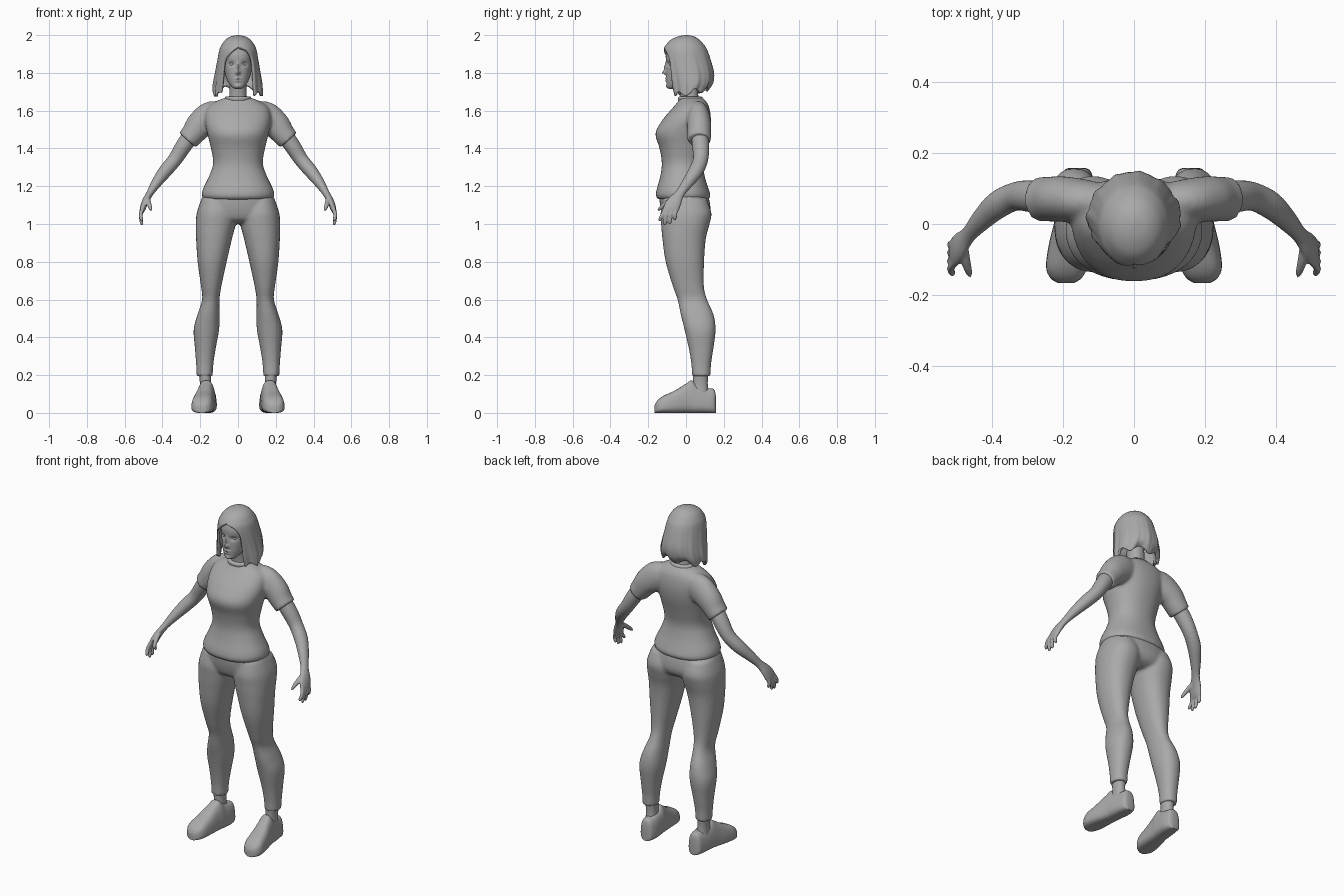
import bpy, bmesh, math
from mathutils import Vector

grey = bpy.data.materials.new("clay_grey")
grey.diffuse_color = (0.4, 0.4, 0.4, 1)


def make(name, bm, mirror=False, remesh=0, smooth=4):
    bmesh.ops.recalc_face_normals(bm, faces=bm.faces)
    me = bpy.data.meshes.new(name)
    bm.to_mesh(me)
    bm.free()
    me.materials.append(grey)
    ob = bpy.data.objects.new(name, me)
    bpy.context.collection.objects.link(ob)
    bpy.context.view_layer.objects.active = ob
    for o in bpy.context.selected_objects:
        o.select_set(False)
    ob.select_set(True)
    bpy.ops.object.shade_smooth_by_angle(angle=math.radians(50))
    if mirror:
        m = ob.modifiers.new("mirror", 'MIRROR')
        m.use_mirror_merge = False
    if remesh:
        r = ob.modifiers.new("blend", 'REMESH')
        r.mode, r.voxel_size, r.use_smooth_shade = 'VOXEL', remesh, True
        s = ob.modifiers.new("soften", 'SMOOTH')
        s.factor, s.iterations = 0.5, smooth
    return ob


def spline(rows, k):
    """Smooth the rows with a Catmull-Rom curve, k steps per span."""
    out = []
    for i in range(len(rows) - 1):
        a, b, c, d = (rows[max(0, min(len(rows) - 1, i + j))] for j in (-1, 0, 1, 2))
        for s in range(k):
            t = s / k
            out.append([q + .5 * t * (r - p + t * (2 * p - 5 * q + 4 * r - e + t * (3 * (q - r) + e - p)))
                        for p, q, r, e in zip(a, b, c, d)])
    return out + [list(rows[-1])]


def loft(bm, rows, ring, seg=28, k=4):
    rows = spline(rows, k)
    loops = []
    for i, row in enumerate(rows):
        tan = Vector(rows[min(i + 1, len(rows) - 1)][:3]) - Vector(rows[max(i - 1, 0)][:3])
        loops.append([bm.verts.new(ring(row, 2 * math.pi * j / seg, tan)) for j in range(seg)])
    for a, b in zip(loops, loops[1:]):
        for j in range(seg):
            bm.faces.new((a[j], a[(j + 1) % seg], b[(j + 1) % seg], b[j]))
    bm.faces.new(loops[0])
    bm.faces.new(loops[-1])


def power(v, p):
    return math.copysign(abs(v) ** p, v)


def level(row, a, tan):      # row: z, centre x, half width, front y, back y
    z, cx, hw, yf, yb = row
    return (cx + hw * power(math.cos(a), .9), (yf + yb) / 2 + (yb - yf) / 2 * power(math.sin(a), .9), z)


def tube(row, a, tan):       # row: x, y, z, thickness radius, y-wise radius
    u = tan.cross(Vector((0, 1, 0))).normalized()
    v = tan.cross(u).normalized()
    return Vector(row[:3]) + u * row[3] * math.cos(a) + v * row[4] * math.sin(a)


# Shirt: torso and sleeves blended together
bm = bmesh.new()
loft(bm, [(1.13, 0, .178, -.148, .12), (1.15, 0, .192, -.16, .13), (1.185, 0, .186, -.155, .12),
          (1.25, 0, .155, -.137, .10), (1.32, 0, .132, -.128, .09), (1.40, 0, .143, -.14, .105),
          (1.48, 0, .163, -.162, .125), (1.55, 0, .175, -.125, .132), (1.61, 0, .165, -.075, .125),
          (1.645, 0, .125, -.045, .11), (1.67, 0, .065, -.03, .085)], level, 40)
for s in (1, -1):
    loft(bm, [(s * x, y, z, a, b) for x, y, z, a, b in (
        (.07, .06, 1.575, .07, .05), (.14, .065, 1.565, .085, .06), (.2, .07, 1.525, .075, .064),
        (.24, .07, 1.475, .063, .063), (.268, .07, 1.443, .058, .062))], tube)
make("shirt", bm, remesh=.009, smooth=5)

bm = bmesh.new()
loft(bm, [(1.655, 0, .067, -.042, .085), (1.668, 0, .07, -.043, .088), (1.676, 0, .062, -.034, .08)], level)
make("collar", bm)

# Trousers: hips and legs blended together
bm = bmesh.new()
loft(bm, [(1.17, 0, .175, -.14, .11), (1.12, 0, .198, -.14, .125), (1.06, 0, .205, -.13, .13),
          (1.02, 0, .17, -.11, .11), (1.0, 0, .09, -.06, .07)], level, 40)
for s in (1, -1):
    loft(bm, [(z, s * (i + o) / 2, (o - i) / 2, f, b) for z, i, o, f, b in (
        (1.13, .03, .195, -.12, .11), (1.06, .012, .218, -.135, .135), (1.0, .012, .224, -.132, .125),
        (.92, .032, .222, -.125, .105), (.8, .06, .214, -.108, .096), (.67, .088, .196, -.07, .095),
        (.6, .098, .19, -.045, .112), (.52, .098, .215, -.028, .146), (.44, .1, .235, -.008, .157),
        (.34, .118, .228, .015, .145), (.26, .13, .222, .028, .133), (.195, .134, .219, .032, .13))], level)
make("trousers", bm, remesh=.009, smooth=4)

# Ankles and shoes
bm = bmesh.new()
loft(bm, [(.1, .17, .034, .03, .12), (.16, .172, .03, .037, .115), (.22, .175, .034, .035, .12)], level, 20)
make("ankle", bm, True)


def shoe_ring(row, a, tan):  # row: y, centre x, half width, height
    y, cx, hw, h = row
    up = .5 + .5 * power(math.sin(a), .6)
    return (cx + hw * power(math.cos(a), .6) * (1 - 2.3 * h * up ** 2), y, h * up)


bm = bmesh.new()
loft(bm, [(.158, .16, .022, .09), (.148, .16, .04, .125), (.11, .16, .05, .132), (.06, .165, .053, .15),
          (.03, .168, .054, .172), (0, .173, .055, .155), (-.06, .182, .06, .118), (-.12, .189, .06, .09),
          (-.152, .191, .045, .065), (-.166, .191, .022, .04)], shoe_ring, 32)
make("shoe", bm, True)

# Arms, palms and fingers blended together
bm = bmesh.new()
loft(bm, [(.235, .07, 1.49, .045, .045), (.29, .078, 1.41, .043, .045), (.335, .077, 1.34, .038, .04),
          (.385, .052, 1.28, .036, .039), (.43, .01, 1.22, .028, .031), (.465, -.03, 1.165, .019, .025),
          (.49, -.06, 1.12, .018, .038), (.505, -.08, 1.08, .015, .042), (.51, -.086, 1.06, .009, .03)], tube, 20)
for y0, y1, tip in ((-.112, -.138, 1.015), (-.096, -.112, .995), (-.076, -.085, 1.0), (-.057, -.058, 1.02)):
    loft(bm, [(.502, y0 + .006, 1.09, .011, .012), (.515, (y0 + y1) / 2, 1.05, .0105, .0105),
              (.51, y1, tip + .008, .009, .009), (.507, y1, tip, .004, .004)], tube, 12)
loft(bm, [(.478, -.06, 1.14, .012, .012), (.472, -.105, 1.11, .013, .013), (.464, -.135, 1.085, .01, .01),
          (.46, -.148, 1.07, .004, .004)], tube, 12)
make("arm", bm, True, remesh=.005, smooth=2)

# Neck
bm = bmesh.new()
loft(bm, [(1.62, 0, .058, -.03, .08), (1.68, 0, .046, -.028, .065), (1.78, 0, .046, -.045, .06)], level)
make("neck", bm)


# Head with a sculpted face
def face_ring(row, a, tan):
    x, y, z = level(row, a, tan)
    if y < -.02:
        for bx, bz, wx, wz, amt in ((0, 1.802, .011, .011, -.02), (0, 1.83, .008, .022, -.011),
                                    (.034, 1.847, .016, .012, .012), (-.034, 1.847, .016, .012, .012),
                                    (0, 1.77, .019, .005, -.007), (0, 1.757, .016, .005, -.007),
                                    (0, 1.729, .016, .01, -.006)):
            y += amt * math.exp(-((x - bx) / wx) ** 2 - ((z - bz) / wz) ** 2)
    return x, y, z


bm = bmesh.new()
loft(bm, [(1.715, 0, .014, -.088, -.06), (1.725, 0, .032, -.1, -.03), (1.755, 0, .054, -.103, .03),
          (1.8, 0, .069, -.105, .08), (1.85, 0, .076, -.105, .1), (1.9, 0, .078, -.106, .1),
          (1.95, 0, .065, -.085, .08), (1.975, 0, .03, -.03, .04)], face_ring, 96, 10)
make("head", bm)

bm = bmesh.new()
bmesh.ops.create_uvsphere(bm, u_segments=16, v_segments=10, radius=.013)
bmesh.ops.translate(bm, verts=bm.verts, vec=(.034, -.077, 1.846))
make("eye", bm, True)

# Bobbed hair: open arcs that part around the face
# row: z, half width, front y, back y, left gap, right gap
hair = spline([(2.0, .004, -.004, .012, 0, 0), (1.992, .04, -.045, .045, 0, 0), (1.972, .07, -.085, .075, 0, 0),
               (1.94, .091, -.112, .102, 0, 0), (1.915, .1, -.122, .115, .03, .05),
               (1.87, .108, -.124, .13, .07, .076), (1.8, .12, -.115, .147, .08, .083),
               (1.74, .13, -.1, .142, .084, .084), (1.695, .132, -.085, .115, .09, .088)], 4)
bm = bmesh.new()
loops, N = [], 72
for z, hw, yf, yb, gl, gr in hair:
    a0, a1 = (math.asin(min(.95, max(0, g) / hw)) for g in (gr, gl))
    low = max(0, (1.95 - z) / .25)
    loop = []
    for j in range(N + 1):
        a = a0 + (2 * math.pi - a1 - a0) * j / N
        w = 1 + .022 * low * math.sin(11 * a) + .012 * low * math.sin(23 * a + 1)
        dz = .014 * low ** 4 * math.sin(7 * a + 1) - .018 * low ** 4 * math.cos(a)
        loop.append(bm.verts.new((hw * w * math.sin(a), (yf + yb) / 2 - (yb - yf) / 2 * w * math.cos(a), z + dz)))
    loops.append(loop)
for a, b in zip(loops, loops[1:]):
    for j in range(N):
        bm.faces.new((a[j], a[j + 1], b[j + 1], b[j]))
bm.faces.new(loops[0][:-1])
bmesh.ops.remove_doubles(bm, verts=bm.verts, dist=.0002)
ob = make("hair", bm)
sol = ob.modifiers.new("thickness", 'SOLIDIFY')
sol.thickness, sol.offset = .014, -1
